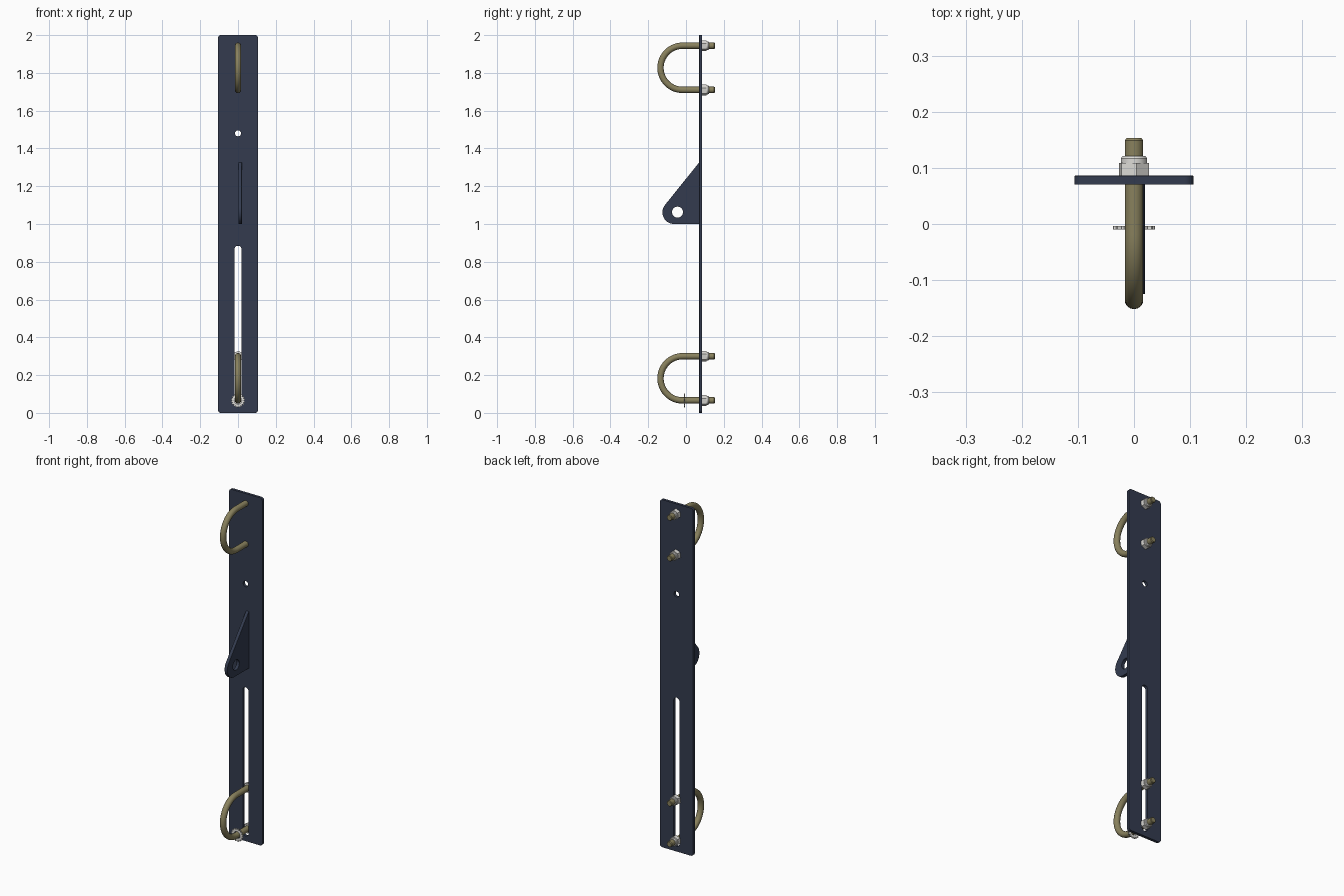
import bpy, bmesh, math
from mathutils import Matrix

if "Cube" in bpy.data.objects:
    bpy.data.objects.remove(bpy.data.objects["Cube"])

PI = math.pi


def material(name, rgb):
    m = bpy.data.materials.new(name)
    m.diffuse_color = (*rgb, 1)
    m.use_nodes = True
    m.node_tree.nodes["Principled BSDF"].inputs["Base Color"].default_value = m.diffuse_color
    return m


navy = material("navy paint", (0.033, 0.044, 0.078))
olive = material("olive plated steel", (0.25, 0.22, 0.11))
silver = material("light silver", (0.72, 0.71, 0.68))


def finish(name, mesh, mat):
    ob = bpy.data.objects.new(name, mesh)
    bpy.context.collection.objects.link(ob)
    mesh.materials.clear()
    mesh.materials.append(mat)
    for p in mesh.polygons:
        p.use_smooth = True
        p.material_index = 0
    mesh.set_sharp_from_angle(angle=math.radians(35))
    return ob


def curve_mesh(curve, matrix):
    """Turn a curve into a welded mesh placed by the matrix."""
    tmp = bpy.data.objects.new("curve_helper", curve)
    bpy.context.collection.objects.link(tmp)
    bpy.context.view_layer.update()
    dg = bpy.context.evaluated_depsgraph_get()
    mesh = bpy.data.meshes.new_from_object(tmp.evaluated_get(dg))
    bpy.data.objects.remove(tmp)
    bm = bmesh.new()
    bm.from_mesh(mesh)
    bmesh.ops.remove_doubles(bm, verts=bm.verts, dist=1e-5)
    bmesh.ops.recalc_face_normals(bm, faces=bm.faces)
    bm.transform(matrix)
    bm.to_mesh(mesh)
    bm.free()
    return mesh


def add_spline(curve, pts, closed):
    s = curve.splines.new('POLY')
    s.points.add(len(pts) - 1)
    for p, co in zip(s.points, pts):
        p.co = (co[0], co[1], 0, 1)
    s.use_cyclic_u = closed


def sheet(name, outlines, thick, matrix, mat, bevel=0.0):
    """Flat sheet: first outline is the edge, the others are holes."""
    c = bpy.data.curves.new(name, 'CURVE')
    c.dimensions = '2D'
    c.fill_mode = 'BOTH'
    c.extrude = thick / 2
    for o in outlines:
        add_spline(c, o, True)
    ob = finish(name, curve_mesh(c, matrix), mat)
    if bevel:
        b = ob.modifiers.new("edge", 'BEVEL')
        b.width, b.segments = bevel, 2
        b.limit_method, b.angle_limit = 'ANGLE', math.radians(60)
    return ob


def arc(cx, cy, r, a0, a1, n):
    return [(cx + r * math.cos(a0 + (a1 - a0) * i / n),
             cy + r * math.sin(a0 + (a1 - a0) * i / n)) for i in range(n + 1)]


def circle(cx, cy, r, n=32):
    return arc(cx, cy, r, 0, 2 * PI, n)[:-1]


def front_facing(y):
    return Matrix.Translation((0, y, 0)) @ Matrix.Rotation(PI / 2, 4, 'X')


# Long back plate with rounded corners, bolt hole and adjustment slot
W, R = 0.106, 0.016
edge = (arc(W - R, R, R, -PI / 2, 0, 6) + arc(W - R, 2 - R, R, 0, PI / 2, 6)
        + arc(R - W, 2 - R, R, PI / 2, PI, 6) + arc(R - W, R, R, PI, 1.5 * PI, 6))
slot = arc(0, 0.867, 0.018, 0, PI, 12) + arc(0, 0.048, 0.018, PI, 2 * PI, 12)
sheet("back_plate", [edge, slot, circle(0, 1.48, 0.016)], 0.016,
      front_facing(0.078), navy, 0.003)

# Triangular lug with an eye hole
lug = [(0.073, 1.0), (0.073, 1.33)] + arc(-0.063, 1.062, 0.062, PI - 0.668, 1.5 * PI, 16)
side = Matrix(((0, 0, 1, 0.011), (1, 0, 0, 0), (0, 1, 0, 0), (0, 0, 0, 1)))
sheet("lug", [lug, circle(-0.045, 1.063, 0.029)], 0.018, side, navy, 0.003)


# U-bolts
def u_bolt(name, zc, half=0.117, rod=0.0168):
    c = bpy.data.curves.new(name, 'CURVE')
    c.dimensions = '3D'
    c.bevel_depth = rod
    c.bevel_resolution = 5
    c.use_fill_caps = True
    bend = arc(-0.018, zc, half, PI / 2, 1.5 * PI, 32)
    tips = [(0.153, 0.82), (0.149, 1), (0.07, 1)]   # chamfered rod ends
    pts = ([(y, zc + half) for y, _ in tips] + bend
           + [(y, zc - half) for y, _ in reversed(tips)])
    add_spline(c, pts, False)
    sp = c.splines[0].points
    for i, (_, r) in enumerate(tips):
        sp[i].radius = sp[-1 - i].radius = r
    m = Matrix(((0, 0, 1, 0), (1, 0, 0, 0), (0, 1, 0, 0), (0, 0, 0, 1)))
    finish(name, curve_mesh(c, m), olive)
    for tag, z in (("upper", zc + half), ("lower", zc - half)):
        lock_nut(f"{name}_{tag}_nut", z)


# Lock nut: hexagon body with a round collar
def lock_nut(name, z):
    bm = bmesh.new()
    for seg, y0, y1, r0, r1 in ((6, 0.086, 0.109, 0.029, 0.029),
                                (24, 0.107, 0.117, 0.0235, 0.0235),
                                (24, 0.117, 0.121, 0.0235, 0.0205)):
        m = (Matrix.Translation((0, (y0 + y1) / 2, z))
             @ Matrix.Rotation(-PI / 2, 4, 'X') @ Matrix.Rotation(0.15, 4, 'Z'))
        bmesh.ops.create_cone(bm, cap_ends=True, segments=seg, radius1=r0,
                              radius2=r1, depth=y1 - y0, matrix=m)
    me = bpy.data.meshes.new(name)
    bm.to_mesh(me)
    bm.free()
    finish(name, me, silver)


u_bolt("upper_u_bolt", 1.827)
u_bolt("lower_u_bolt", 0.183)

# Toothed washer on the lower leg
teeth = []
for i in range(16):
    for k, r in ((0, 0.031), (0.25, 0.038), (0.6, 0.038), (0.85, 0.031)):
        a = 2 * PI * (i + k) / 16
        teeth.append((r * math.cos(a), 0.066 + r * math.sin(a)))
sheet("toothed_washer", [teeth, circle(0, 0.066, 0.02)], 0.006,
      front_facing(-0.007), silver)
